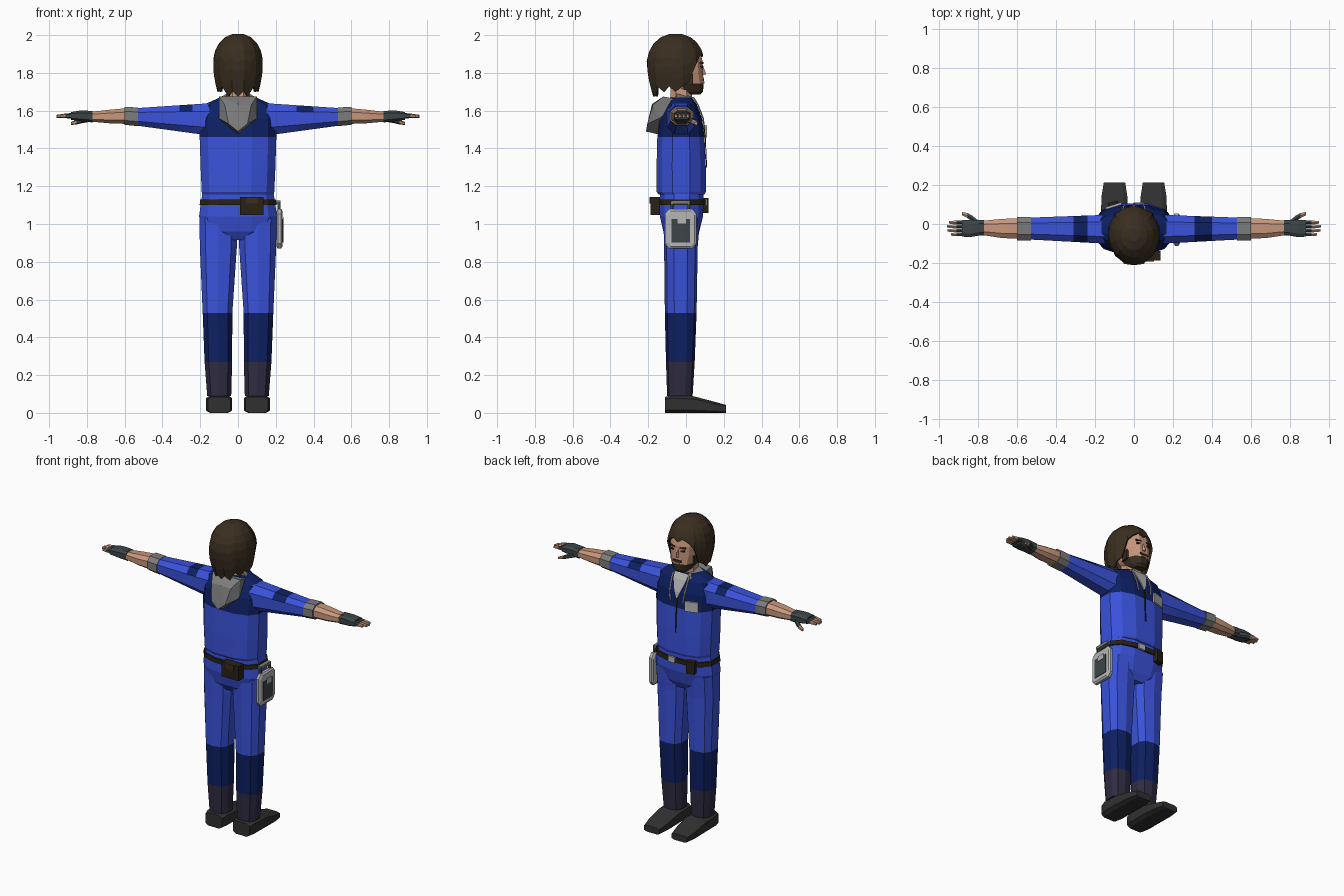
import bpy, bmesh, math
from mathutils import Vector, Matrix

if "Cube" in bpy.data.objects:
    bpy.data.objects.remove(bpy.data.objects["Cube"])

COLOURS = {
    "blue cloth": (0.042, 0.085, 0.70), "navy cloth": (0.004, 0.014, 0.12),
    "ankle cloth": (0.028, 0.025, 0.052), "shoe black": (0.03, 0.03, 0.03),
    "skin": (0.58, 0.31, 0.20), "hair brown": (0.042, 0.027, 0.014),
    "hood grey": (0.20, 0.20, 0.20), "pale grey": (0.47, 0.47, 0.47),
    "glove slate": (0.045, 0.06, 0.062), "leather": (0.022, 0.015, 0.008)}
MATS = {}
for key, c in COLOURS.items():
    MATS[key] = bpy.data.materials.new(key)
    MATS[key].diffuse_color = (*c, 1)
BLUE, NAVY, ANKLE, SHOE, SKIN, HAIR, GREY, PALE, SLATE, LEATHER = COLOURS


def finish(name, bm, mats, mirror=False, solid=0):
    bmesh.ops.recalc_face_normals(bm, faces=bm.faces)
    me = bpy.data.meshes.new(name)
    bm.to_mesh(me)
    bm.free()
    for m in mats:
        me.materials.append(MATS[m])
    ob = bpy.data.objects.new(name, me)
    bpy.context.collection.objects.link(ob)
    if solid:
        s = ob.modifiers.new("Thickness", 'SOLIDIFY')
        s.thickness = solid
        s.offset = 0
    if mirror:
        ob.modifiers.new("Mirror", 'MIRROR').use_mirror_merge = False
    return ob


def loft(name, axis, secs, mats, n=8, p=2.6, mirror=False, side=1, rule=None):
    """Skin of n-sided sections (t, umin, umax, vmin, vmax); one material per band."""
    bm = bmesh.new()
    ang = [(k + 0.5) * 2 * math.pi / n for k in range(n)]
    sup = lambda a: math.copysign(abs(a) ** (2 / p), a)
    cs = [(sup(math.cos(a)), sup(math.sin(a))) for a in ang]
    mu, mv = max(c[0] for c in cs), max(c[1] for c in cs)
    rings = []
    for t, u0, u1, v0, v1 in secs:
        ring = []
        for c, s in cs:
            u = (u0 + u1) / 2 + (u1 - u0) / 2 * c / mu
            v = (v0 + v1) / 2 + (v1 - v0) / 2 * s / mv
            x, y, z = {'x': (t, u, v), 'y': (u, t, v), 'z': (u, v, t)}[axis]
            ring.append(bm.verts.new((x * side, y, z)))
        rings.append(ring)
    names = list(dict.fromkeys(mats))
    bands = mats if len(mats) > 1 else mats * (len(secs) - 1)
    for a, b, m in zip(rings, rings[1:], bands):
        for k in range(n):
            f = bm.faces.new((a[k], a[(k + 1) % n], b[(k + 1) % n], b[k]))
            f.material_index = names.index(m)
    bm.faces.new(rings[0]).material_index = names.index(bands[0])
    bm.faces.new(rings[-1]).material_index = names.index(bands[-1])
    bmesh.ops.recalc_face_normals(bm, faces=bm.faces)
    bm.normal_update()
    if rule:
        for f in bm.faces:
            m = rule(f.calc_center_median(), f.normal)
            if m:
                if m not in names:
                    names.append(m)
                f.material_index = names.index(m)
    return finish(name, bm, names, mirror)


def box(name, loc, size, mat, rz=0, mirror=False):
    bm = bmesh.new()
    bmesh.ops.create_cube(bm, size=1, matrix=Matrix.Translation(loc)
                          @ Matrix.Rotation(rz, 4, 'Z') @ Matrix.Diagonal((*size, 1)))
    return finish(name, bm, [mat], mirror)


def hull(name, pts, mat):
    bm = bmesh.new()
    for p in pts:
        bm.verts.new(p)
    bmesh.ops.convex_hull(bm, input=bm.verts)
    return finish(name, bm, [mat])


# Torso with dark yoke
TORSO = [(1.155, -.188, .188, -.145, .098), (1.17, -.192, .192, -.155, .105),
         (1.30, -.198, .198, -.156, .105), (1.46, -.203, .203, -.152, .098),
         (1.56, -.202, .202, -.135, .085), (1.63, -.185, .185, -.10, .058),
         (1.67, -.095, .095, -.085, .035)]
loft("jacket", 'z', TORSO, [BLUE] * 3 + [NAVY] * 3, n=12)


def front(z):
    for a, b in zip(TORSO, TORSO[1:]):
        if a[0] <= z <= b[0]:
            return a[4] + (b[4] - a[4]) * (z - a[0]) / (b[0] - a[0])


def chest_strip(name, rows, mat, off=.004):
    """Thin plate following the chest; rows are (z, x0, x1)."""
    bm = bmesh.new()
    vs = [[bm.verts.new((x, front(z) + off, z)) for x in (x0, x1)] for z, x0, x1 in rows]
    for a, b in zip(vs, vs[1:]):
        bm.faces.new((a[0], a[1], b[1], b[0]))
    finish(name, bm, [mat], solid=.005)


# Undershirt, zip, lanyard and badge
chest_strip("undershirt", [(1.665, -.05, .05), (1.63, -.045, .045), (1.56, -.02, .02),
                           (1.52, -.003, .003)], PALE)
chest_strip("zip", [(1.52, -.004, .004), (1.46, -.004, .004), (1.30, -.003, .003)], LEATHER)
for s in (1, -1):
    chest_strip("lanyard", [(z, s * x - .004, s * x + .004) for z, x in
                            ((1.66, .056), (1.63, .058), (1.56, .053), (1.5, .045))], PALE, .007)
box("badge", (-.105, .093, 1.49), (.085, .012, .065), PALE, .3)

# Hood hanging behind the neck
hull("hood", [(s * x, y, z) for s in (1, -1) for x, y, z in
              ((.10, -.02, 1.655), (.10, -.12, 1.675), (.102, -.14, 1.56), (.07, -.175, 1.63),
               (.05, -.205, 1.53), (0, -.212, 1.49), (0, -.15, 1.475), (0, -.18, 1.635))], GREY)
for s in (1, -1):
    hull("collar", [(s * x, y, z) for x, y, z in
                    ((.06, -.05, 1.69), (.105, -.05, 1.665), (.06, -.05, 1.65),
                     (.045, .045, 1.67), (.065, .055, 1.645), (.05, .03, 1.64))], GREY)

# Hips, belt and belt items
loft("hips", 'z', [(.915, -.10, .10, -.09, .045), (.96, -.185, .185, -.12, .07),
                   (1.04, -.206, .206, -.138, .09), (1.10, -.198, .198, -.138, .092),
                   (1.165, -.188, .188, -.138, .092)], [BLUE], n=12)
loft("belt", 'z', [(1.10, -.203, .203, -.146, .102), (1.13, -.2, .2, -.146, .102)],
     [LEATHER], n=12)
box("buckle", (.03, .104, 1.115), (.05, .012, .035), PALE)
box("back_pouch", (.073, -.163, 1.095), (.125, .05, .095), LEATHER)
box("back_pouch_flap", (.073, -.19, 1.125), (.06, .006, .035), HAIR)
box("front_pouch", (-.105, .097, 1.098), (.055, .034, .08), LEATHER, .25)

# Handheld device at the hip
loft("device", 'x', [(.203, -.10, .045, .88, 1.07), (.211, -.112, .055, .87, 1.08),
                     (.228, -.112, .055, .87, 1.08), (.236, -.10, .045, .88, 1.07)],
     [PALE], p=6)
box("device_screen", (.237, -.028, .965), (.006, .098, .125), SLATE)
box("device_display", (.240, -.022, 1.02), (.004, .045, .035), PALE)
for y in (-.075, .015):
    box("device_strap", (.217, y, 1.095), (.014, .012, .045), SLATE)
box("device_clip", (.213, -.03, 1.115), (.026, .10, .018), GREY)

# Legs and shoes
loft("leg", 'z', [(.09, .036, .163, -.10, .035), (.27, .031, .177, -.106, .046),
                  (.53, .03, .187, -.112, .056), (.88, .006, .202, -.116, .062),
                  (1.03, .008, .204, -.12, .075)],
     [ANKLE, NAVY, BLUE, BLUE], n=10, mirror=True)
loft("shoe", 'y', [(-.11, .04, .16, 0, .085), (-.07, .031, .17, 0, .093),
                   (.04, .031, .17, 0, .088), (.14, .034, .167, 0, .062),
                   (.212, .045, .155, 0, .042)], [SHOE], p=4.5, mirror=True)

# Sleeves with a patch on top, cuffs, forearms and hands
for s, p0, p1 in ((1, .31, .40), (-1, .24, .31)):
    def sleeve(x):
        k = (x - .2) / .33
        return (x, -.098 + .018 * k, .045 - .012 * k, 1.475 + .045 * k, 1.636 - .022 * k)
    loft("sleeve", 'x', [sleeve(x) for x in (.15, p0, p1, .535)], [BLUE], side=s,
         rule=lambda c, n, a=p0, b=p1:
         NAVY if a < abs(c.x) < b and n.z > .45 and abs(n.x) < .5 else None)
    loft("cuff", 'x', [(.53, -.084, .036, 1.518, 1.617), (.60, -.084, .036, 1.525, 1.62)],
         [GREY], side=s)
    loft("forearm", 'x', [(.59, -.076, .03, 1.53, 1.613), (.68, -.072, .026, 1.533, 1.605),
                          (.79, -.055, .015, 1.543, 1.592)], [SKIN], side=s)
    loft("glove", 'x', [(.77, -.06, .02, 1.538, 1.598), (.80, -.06, .02, 1.54, 1.60),
                        (.84, -.067, .022, 1.545, 1.60), (.885, -.065, .02, 1.552, 1.592)],
         [SLATE], p=3.2, side=s)
    for i, tip in enumerate((.94, .957, .96, .95)):
        y = -.053 + i * .0205
        loft("finger", 'x', [(.87, y - .010, y + .010, 1.559, 1.588),
                             (.912, y - .009, y + .009, 1.56, 1.585),
                             (tip, y - .007, y + .007, 1.562, 1.578)],
             [SLATE, SKIN], n=6, side=s)
    loft("thumb", 'x', [(.79, -.02, .01, 1.54, 1.575), (.83, .012, .042, 1.533, 1.563),
                        (.855, .03, .056, 1.527, 1.552), (.885, .046, .062, 1.524, 1.54)],
         [SLATE, SLATE, SKIN], n=6, side=s)

# Neck and head; the lower jaw is bearded
loft("neck", 'z', [(1.62, -.06, .06, -.085, .035), (1.74, -.055, .055, -.08, .03)], [SKIN])
loft("head", 'z', [(1.685, -.035, .035, -.01, .075), (1.70, -.052, .052, -.05, .09),
                   (1.745, -.073, .073, -.09, .094), (1.80, -.085, .085, -.12, .09),
                   (1.86, -.089, .089, -.13, .088), (1.93, -.08, .08, -.12, .07)],
     [SKIN], n=12, p=2.4, rule=lambda c, n: HAIR if c.z < 1.75 and c.y > -.03 else None)
hull("nose", [(-.013, .085, 1.785), (.013, .085, 1.785), (0, .107, 1.793),
              (-.007, .085, 1.85), (.007, .085, 1.85)], SKIN)
box("moustache", (0, .092, 1.764), (.06, .008, .014), HAIR)
box("mouth", (0, .094, 1.749), (.036, .007, .009), SKIN)
box("eye", (.035, .084, 1.832), (.024, .009, .011), LEATHER, -.25, True)
box("eyebrow", (.036, .084, 1.852), (.036, .009, .009), HAIR, -.25, True)
box("sideburn", (.078, .012, 1.765), (.012, .05, .06), HAIR, -.15, True)
box("ear", (.089, -.02, 1.81), (.012, .03, .05), SKIN, 0, True)

# Shaggy hair: columns hang to different heights around the head
PROFILE = [(2.0, .22), (1.985, .5), (1.96, .72), (1.92, .90), (1.86, 1.0), (1.78, .95), (1.66, .74)]


def hair_scale(z):
    for a, b in zip(PROFILE, PROFILE[1:]):
        if b[0] <= z <= a[0]:
            return a[1] + (b[1] - a[1]) * (a[0] - z) / (a[0] - b[0])


bm = bmesh.new()
N, M, cols = 24, 7, []
for k in range(N):
    a = 2 * math.pi * k / N
    d = math.degrees(min(a, 2 * math.pi - a))
    low = 1.885 if d < 40 else 1.83 if d < 55 else 1.75 if d < 70 else 1.70 if d < 140 else 1.675
    low += (.03 if d > 70 else .02) * (k % 2)
    col = []
    for j in range(M + 1):
        t = j / M
        z = 2.0 - (2.0 - low) * t ** 1.5
        r = hair_scale(z) * (1 + (.035 if k % 2 else -.01) * t)
        col.append(bm.verts.new((.128 * r * math.sin(a), -.055 + .148 * r * math.cos(a), z)))
    cols.append(col)
for k in range(N):
    a, b = cols[k], cols[(k + 1) % N]
    for j in range(M):
        bm.faces.new((a[j], b[j], b[j + 1], a[j + 1]))
bm.faces.new([c[0] for c in cols])
finish("hair", bm, [HAIR], solid=.012)

for m in bpy.data.materials:
    if m.users and not m.is_grease_pencil:
        m.use_nodes = True
        m.node_tree.nodes["Principled BSDF"].inputs["Base Color"].default_value = m.diffuse_color
